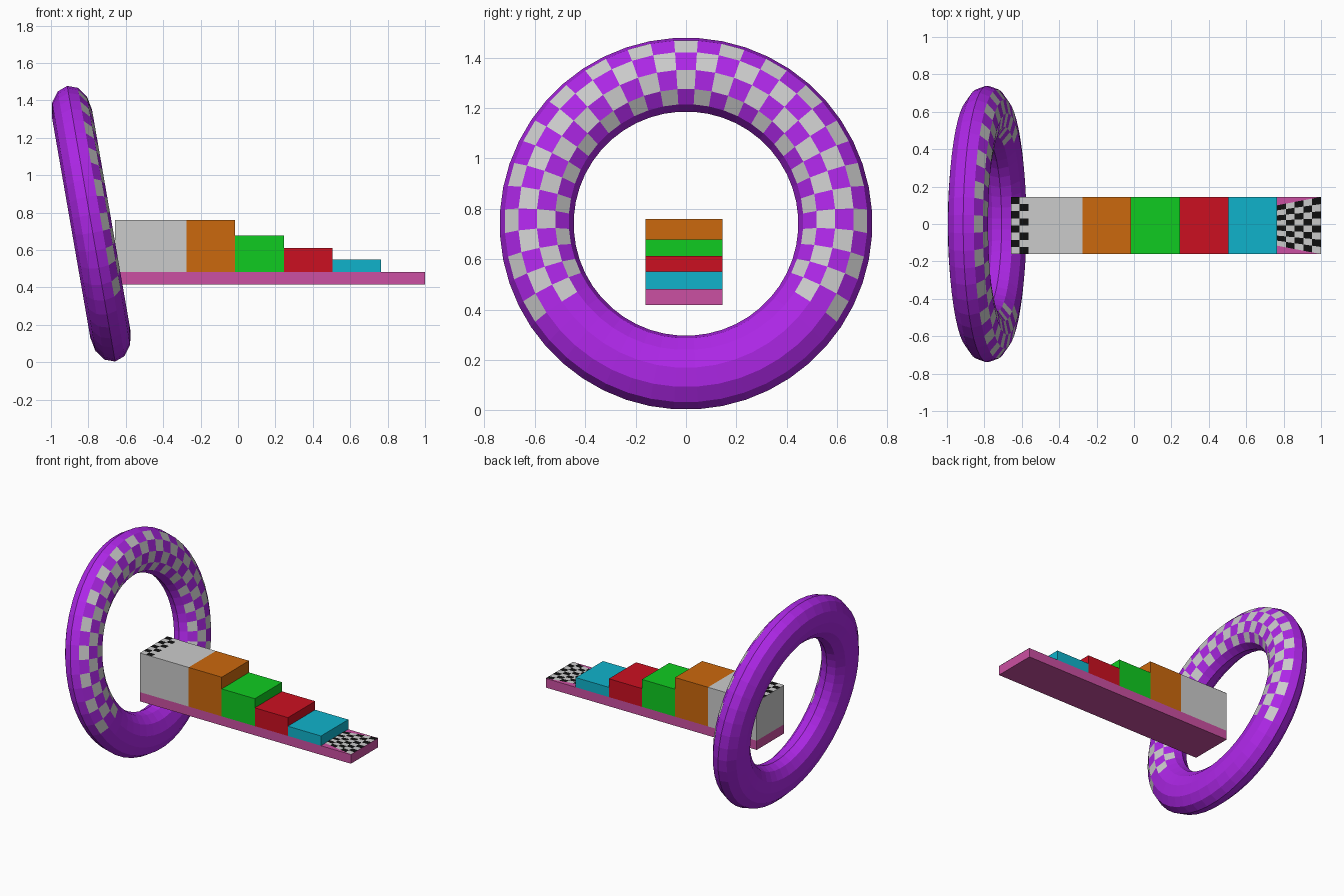
import bpy, bmesh, math
from mathutils import Matrix, Vector

if "Cube" in bpy.data.objects:
    bpy.data.objects.remove(bpy.data.objects["Cube"])

YC, HALF = -0.008, 0.153        # walkway centre line and half width


def mat(name, rgb):
    m = bpy.data.materials.new(name)
    m.diffuse_color = (*rgb, 1)
    m.use_nodes = True
    m.node_tree.nodes["Principled BSDF"].inputs["Base Color"].default_value = m.diffuse_color
    return m


PURPLE = mat("purple", (0.42, 0.02, 0.80))
PALE = mat("pale", (0.55, 0.55, 0.55))
BLACK = mat("black", (0.005, 0.005, 0.005))


def finish(name, bm, mats):
    me = bpy.data.meshes.new(name)
    bm.to_mesh(me)
    bm.free()
    for m in mats:
        me.materials.append(m)
    ob = bpy.data.objects.new(name, me)
    bpy.context.collection.objects.link(ob)
    return ob


def block(name, x0, x1, z0, z1, material=None):
    bm = bmesh.new()
    bmesh.ops.create_cube(bm, size=1)
    bmesh.ops.scale(bm, vec=(x1 - x0, 2 * HALF, z1 - z0), verts=bm.verts)
    bmesh.ops.translate(bm, vec=((x0 + x1) / 2, YC, (z0 + z1) / 2), verts=bm.verts)
    finish(name, bm, [material] if material else [])


def checks(name, x0, x1, h0, h1, z, cols, rows, first=0):
    """Checkered patch whose half width runs from h0 to h1."""
    bm = bmesh.new()
    grid = []
    for i in range(cols + 1):
        t = i / cols
        h = h0 + (h1 - h0) * t
        grid.append([bm.verts.new((x0 + (x1 - x0) * t, YC - h + 2 * h * j / rows, z))
                     for j in range(rows + 1)])
    for i in range(cols):
        for j in range(rows):
            f = bm.faces.new((grid[i][j], grid[i + 1][j], grid[i + 1][j + 1], grid[i][j + 1]))
            f.material_index = (i + j + first) % 2
    finish(name, bm, [PALE, BLACK])


# Tilted ring with an oval section; checks on the upper front faces
SEG, RING = 48, 12
R, TUBE, DEPTH = 0.593, 0.147, 0.109
tilt = (Matrix.Translation((-0.785, 0, 0.741)) @ Matrix.Diagonal((1, 1, 1.013, 1))
        @ Matrix.Rotation(math.radians(-10), 4, 'Y'))
bm = bmesh.new()
loops = []
for i in range(SEG):
    a = 2 * math.pi * (i - 0.5) / SEG          # measured from the top
    loop = []
    for j in range(RING):
        b = 2 * math.pi * j / RING
        r = R + TUBE * math.cos(b)
        loop.append(bm.verts.new(tilt @ Vector((DEPTH * math.sin(b), r * math.sin(a), r * math.cos(a)))))
    loops.append(loop)
for i in range(SEG):
    for j in range(RING):
        n, k = (i + 1) % SEG, (j + 1) % RING
        f = bm.faces.new((loops[i][j], loops[n][j], loops[n][k], loops[i][k]))
        upper = min(i, SEG - i) <= 16
        if upper and 1 <= j <= 4 and (i + j) % 2:
            f.material_index = 1
bmesh.ops.recalc_face_normals(bm, faces=bm.faces)
finish("ring", bm, [PURPLE, PALE])

# Base plank and descending steps
block("base_plank", -0.657, 1.0, 0.417, 0.482, mat("pink", (0.60, 0.08, 0.36)))
block("landing", -0.657, -0.275, 0.482, 0.76)
steps = [("orange", 0.76, (0.60, 0.14, 0.004)), ("green", 0.677, (0.005, 0.60, 0.015)),
         ("red", 0.612, (0.60, 0.005, 0.015)), ("cyan", 0.551, (0.005, 0.45, 0.60))]
x = -0.275
for colour, top, rgb in steps:
    block(colour + "_step", x, x + 0.26, 0.482, top, mat(colour, rgb))
    x += 0.26

# Checkered strips at both ends
checks("landing_checks", -0.657, -0.565, HALF, HALF, 0.7615, 2, 8)
checks("plank_checks", 0.765, 1.0, 0.108, HALF, 0.4835, 5, 8)
